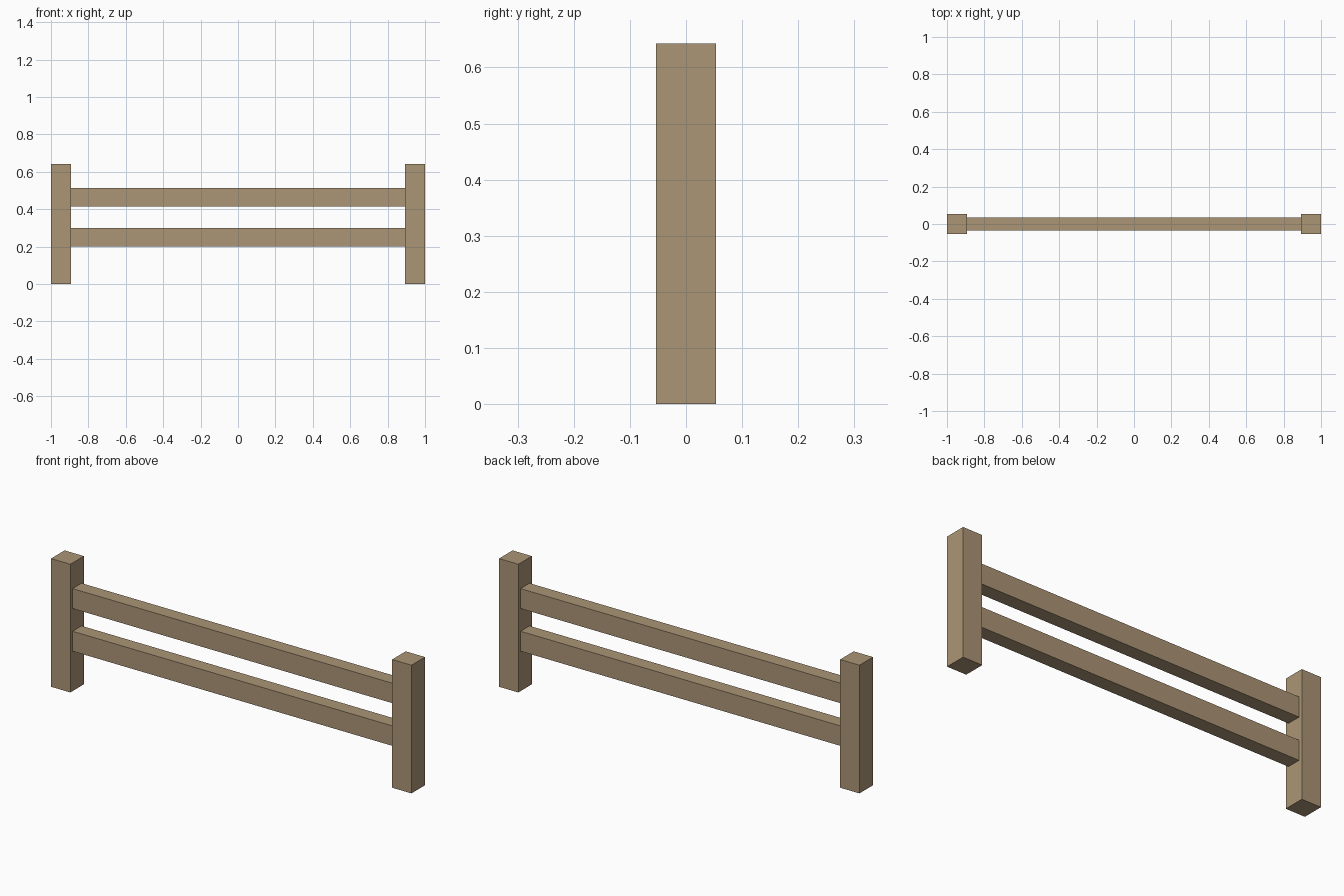
import bpy

if "Cube" in bpy.data.objects:
    bpy.data.objects.remove(bpy.data.objects["Cube"])

POST = 0.107      # square post width
HEIGHT = 0.643    # post height

wood = bpy.data.materials.new("wood")
wood.diffuse_color = (0.41, 0.30, 0.18, 1)
wood.use_nodes = True
wood.node_tree.nodes["Principled BSDF"].inputs["Base Color"].default_value = wood.diffuse_color


def box(name, size, centre):
    bpy.ops.mesh.primitive_cube_add(size=1, location=centre)
    ob = bpy.context.object
    ob.name = name
    ob.scale = size
    bpy.ops.object.transform_apply(location=False, rotation=False, scale=True)
    ob.data.materials.append(wood)
    return ob


# Two end posts
for side, name in ((-1, "left_post"), (1, "right_post")):
    box(name, (POST, POST, HEIGHT), (side * (1 - POST / 2), 0, HEIGHT / 2))

# Two rails, running slightly into the posts
for name, z in (("lower_rail", 0.25), ("upper_rail", 0.464)):
    box(name, (2 - 1.9 * POST, 0.071, 0.1), (0, 0, z))
